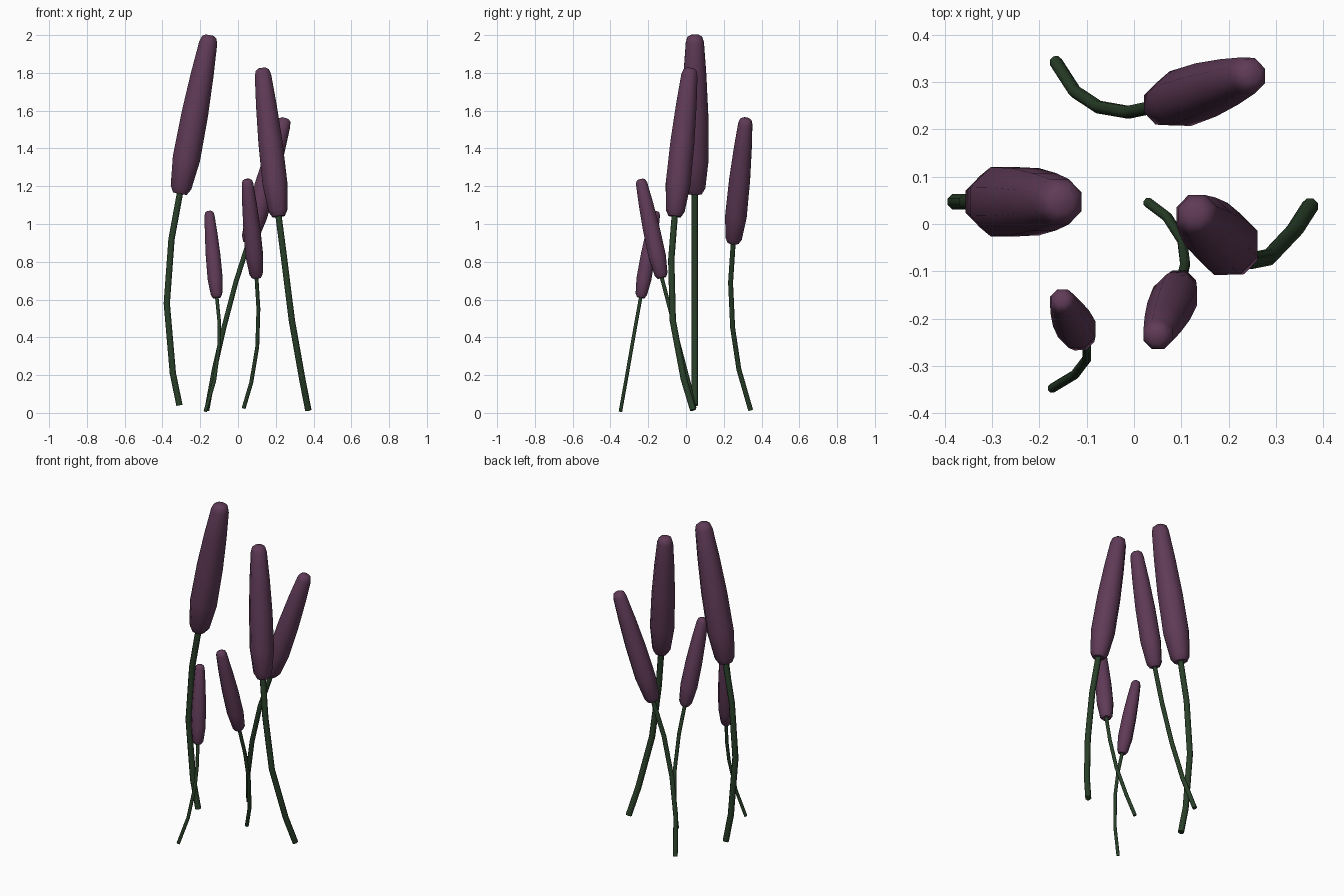
import bpy, bmesh, math
from mathutils import Vector

if "Cube" in bpy.data.objects:
    bpy.data.objects.remove(bpy.data.objects["Cube"])


def material(name, color):
    m = bpy.data.materials.new(name)
    m.diffuse_color = (*color, 1)
    m.use_nodes = True
    m.node_tree.nodes["Principled BSDF"].inputs["Base Color"].default_value = m.diffuse_color
    return m


GREEN = material("stem_green", (0.022, 0.05, 0.022))
PURPLE = material("head_purple", (0.115, 0.043, 0.095))


def tube(name, pts, radii, mat, sides=8):
    """Capped tube swept along points with one radius per point."""
    pts = [Vector(p) for p in pts]
    bm = bmesh.new()
    rings = []
    for i, (p, r) in enumerate(zip(pts, radii)):
        t = (pts[min(i + 1, len(pts) - 1)] - pts[max(i - 1, 0)]).normalized()
        u = (Vector((1, 0, 0)) - t * t.x).normalized()
        v = t.cross(u)
        rings.append([bm.verts.new(p + r * (math.cos(a) * u + math.sin(a) * v))
                      for a in ((k + 0.5) * math.tau / sides for k in range(sides))])
    for a, b in zip(rings, rings[1:]):
        for k in range(sides):
            n = (k + 1) % sides
            bm.faces.new((a[k], a[n], b[n], b[k]))
    bm.faces.new(rings[0][::-1])
    bm.faces.new(rings[-1])
    me = bpy.data.meshes.new(name)
    bm.to_mesh(me)
    bm.free()
    me.materials.append(mat)
    ob = bpy.data.objects.new(name, me)
    bpy.context.collection.objects.link(ob)
    bpy.context.view_layer.objects.active = ob
    ob.select_set(True)
    bpy.ops.object.shade_smooth_by_angle(angle=math.radians(50))
    ob.select_set(False)


# head profile: (fraction of length, fraction of full radius)
PROFILE = [(0, 0.5), (0.04, 0.76), (0.22, 1), (0.5, 0.97), (0.75, 0.83),
           (0.95, 0.66), (0.985, 0.54), (1, 0.3)]

# stem path (last point = head base), head tip, stem radius, head radius
REEDS = [
    ([(-0.31, 0.047, 0.04), (-0.345, 0.047, 0.21), (-0.377, 0.047, 0.58),
      (-0.352, 0.047, 0.92), (-0.308, 0.047, 1.16)], (-0.15, 0.047, 2.0), 0.018, 0.079),
    ([(0.372, 0.038, 0.015), (0.34, -0.012, 0.18), (0.285, -0.07, 0.49),
      (0.245, -0.078, 0.81), (0.215, -0.06, 1.04)], (0.128, 0.022, 1.825), 0.018, 0.071),
    ([(-0.165, 0.342, 0.015), (-0.125, 0.28, 0.23), (-0.075, 0.247, 0.45),
      (-0.012, 0.236, 0.69), (0.055, 0.25, 0.9)], (0.25, 0.317, 1.56), 0.014, 0.062),
    ([(0.03, 0.045, 0.025), (0.07, 0.015, 0.16), (0.102, -0.035, 0.35),
      (0.108, -0.085, 0.55), (0.098, -0.128, 0.715)], (0.048, -0.24, 1.237), 0.011, 0.05),
    ([(-0.173, -0.347, 0.008), (-0.125, -0.318, 0.17), (-0.1, -0.285, 0.36),
      (-0.1, -0.262, 0.49), (-0.112, -0.24, 0.61)], (-0.153, -0.16, 1.068), 0.01, 0.043),
]

for i, (path, tip, rs, rh) in enumerate(REEDS, 1):
    # stem
    tube(f"stem_{i}", path, [rs] * len(path), GREEN)
    # flower head
    base, tip = Vector(path[-1]), Vector(tip)
    tube(f"flower_head_{i}", [base.lerp(tip, t) for t, _ in PROFILE],
         [rh * f for _, f in PROFILE], PURPLE)
